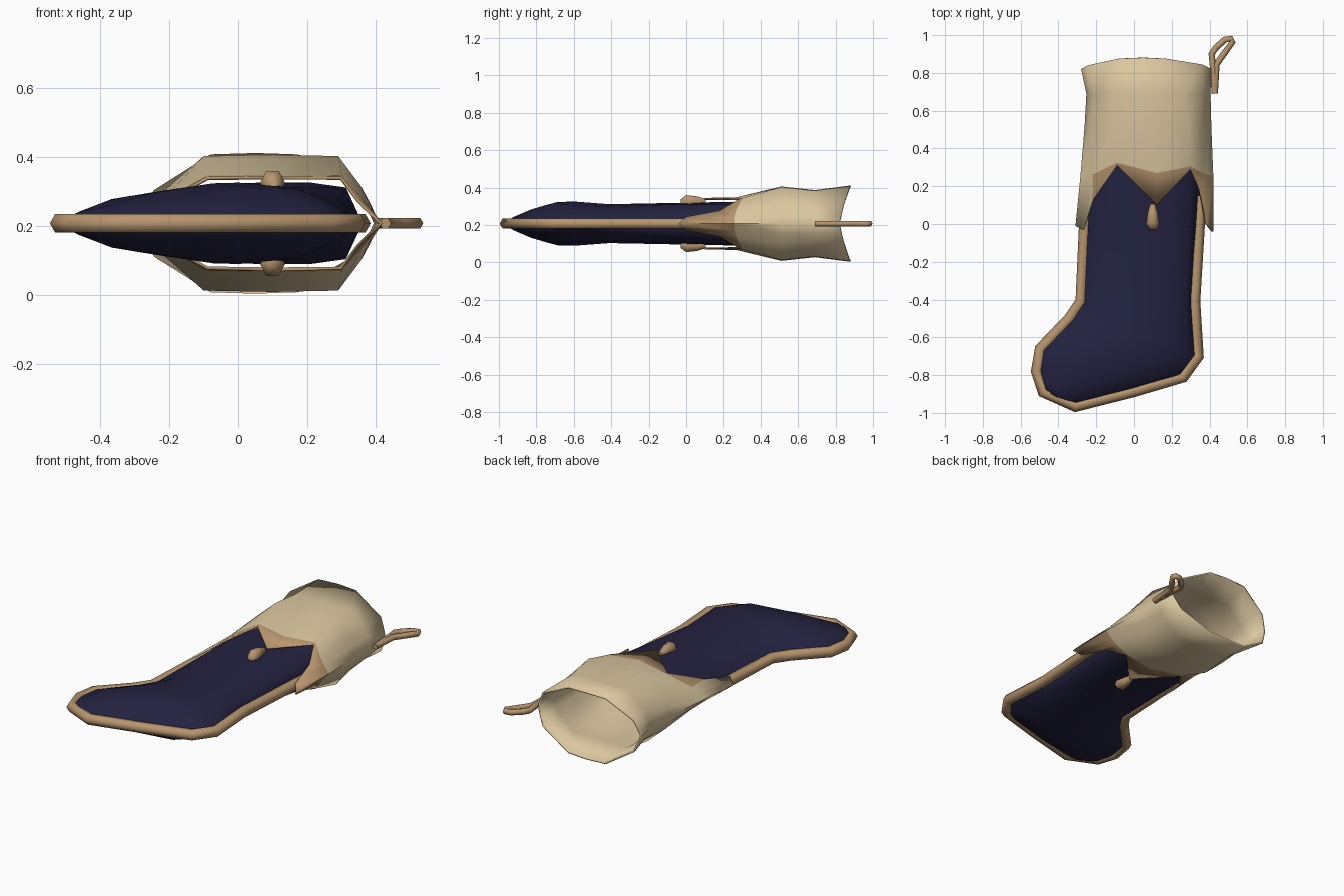
import bpy, bmesh, math

if "Cube" in bpy.data.objects:
    bpy.data.objects.remove(bpy.data.objects["Cube"])

ZC = 0.207  # height of the flat seam plane


def material(name, rgb):
    m = bpy.data.materials.new(name)
    m.diffuse_color = (*rgb, 1)
    m.use_nodes = True
    m.node_tree.nodes["Principled BSDF"].inputs["Base Color"].default_value = m.diffuse_color
    return m


CREAM = material("cream", (0.71, 0.57, 0.35))
TAN = material("tan", (0.47, 0.30, 0.155))
NAVY = material("navy", (0.017, 0.016, 0.052))


def smooth(me, angle):
    me.polygons.foreach_set("use_smooth", [True] * len(me.polygons))
    me.set_sharp_from_angle(angle=math.radians(angle))


def loft(name, rings, mats, rule=None, caps=(False, False), angle=45):
    """Skin a list of equal rings; rule(row, column) gives the material."""
    bm = bmesh.new()
    vs = [[bm.verts.new(p) for p in r] for r in rings]
    n = len(rings[0])
    for j in range(len(rings) - 1):
        for i in range(n):
            k = (i + 1) % n
            f = bm.faces.new((vs[j][i], vs[j][k], vs[j + 1][k], vs[j + 1][i]))
            f.material_index = rule(j, i) if rule else 0
    if caps[0]:
        bm.faces.new(vs[0][::-1])
    if caps[1]:
        bm.faces.new(vs[-1]).material_index = len(mats) - 1
    if any(caps):
        bmesh.ops.recalc_face_normals(bm, faces=bm.faces)
    me = bpy.data.meshes.new(name)
    bm.to_mesh(me)
    bm.free()
    for m in mats:
        me.materials.append(m)
    smooth(me, angle)
    ob = bpy.data.objects.new(name, me)
    bpy.context.collection.objects.link(ob)
    return ob


def mirrored(top):
    """Close an upper half section (left to right) with its mirror below."""
    return ([(x, y, ZC + z) for x, y, z in top]
            + [(x, y, ZC - z) for x, y, z in top[-2:0:-1]])


def tube(name, pts, radius, mat):
    cu = bpy.data.curves.new(name + "_path", "CURVE")
    cu.dimensions = "3D"
    cu.bevel_depth = radius
    cu.bevel_resolution = 1
    cu.use_fill_caps = True
    sp = cu.splines.new("POLY")
    sp.points.add(len(pts) - 1)
    for p, (x, y) in zip(sp.points, pts):
        p.co = (x, y, ZC, 1)
    tmp = bpy.data.objects.new(name + "_tmp", cu)
    bpy.context.collection.objects.link(tmp)
    bpy.context.view_layer.update()
    me = bpy.data.meshes.new_from_object(
        tmp.evaluated_get(bpy.context.evaluated_depsgraph_get()))
    bpy.data.objects.remove(tmp)
    me.name = name
    me.materials.clear()
    me.materials.append(mat)
    smooth(me, 65)
    ob = bpy.data.objects.new(name, me)
    bpy.context.collection.objects.link(ob)


# Padded sock body: sections fan from the toe round the ankle up the leg.
# Each has left point, right point, half thickness and boxiness.
stations = [((-0.485, -0.895), (-0.42, -0.925), 0.02, 0),
            ((-0.515, -0.78), (-0.31, -0.967), 0.042, 0),
            ((-0.495, -0.66), (0.0, -0.885), 0.088, 0),
            ((-0.40, -0.56), (0.255, -0.81), 0.116, 0),
            ((-0.335, -0.49), (0.34, -0.70), 0.118, 0),
            ((-0.28, -0.41), (0.32, -0.41), 0.104, 0.1),
            ((-0.26, 0.0), (0.345, 0.0), 0.112, 0.5),
            ((-0.24, 0.33), (0.36, 0.33), 0.118, 1)]
puff = [(0, 0, 0), (0.06, 0.3, 0.5), (0.26, 0.8, 0.95), (0.5, 1, 1),
        (0.75, 0.86, 1), (0.92, 0.42, 0.88), (1, 0, 0)]
rings = [mirrored([(a[0] + (b[0] - a[0]) * t, a[1] + (b[1] - a[1]) * t,
                    h * (soft + (boxy - soft) * k)) for t, soft, boxy in puff])
         for a, b, h, k in stations]
loft("sock_body", rings, [NAVY, CREAM], caps=(True, True), angle=80)

# Piping round the seam
tube("seam_piping", [(-0.255, 0.1), (-0.26, 0.0), (-0.28, -0.41), (-0.34, -0.50),
                     (-0.495, -0.66), (-0.515, -0.78), (-0.48, -0.89),
                     (-0.31, -0.965), (0.0, -0.885), (0.26, -0.81),
                     (0.34, -0.70), (0.32, -0.41), (0.345, 0.0), (0.355, 0.15)],
     0.031, TAN)

# Cuff: wide sleeve with a zigzag hem and an open mouth
height = [0, 0.25, 0.48, 1, 1.02, 1, 0.52, 0.27, 0]
hem_x = [-0.31, -0.27, -0.22, -0.09, 0.12, 0.30, 0.35, 0.385, 0.42]
hem_y = [-0.01, -0.03, 0.13, 0.31, 0.10, 0.29, 0.18, 0.0, -0.04]
band_x = [-0.285, -0.255, -0.22, -0.09, 0.12, 0.30, 0.36, 0.39, 0.42]
band_y = [0.24, 0.25, 0.26, 0.325, 0.27, 0.305, 0.27, 0.26, 0.26]
mouth_y = [0.82, 0.83, 0.84, 0.875, 0.88, 0.875, 0.845, 0.832, 0.82]
rows = [(hem_x, hem_y, 0.135),
        (band_x, band_y, 0.138),
        ([-0.262, -0.24, -0.215, -0.10, 0.10, 0.29, 0.36, 0.386, 0.41],
         [0.51] * 9, 0.195),
        ([-0.252, -0.232, -0.21, -0.10, 0.08, 0.27, 0.36, 0.384, 0.405],
         [0.69] * 9, 0.176),
        ([-0.28, -0.263, -0.245, -0.08, 0.05, 0.17, 0.36, 0.387, 0.41],
         mouth_y, 0.2)]
rings = [mirrored([(x, y, h * f) for x, y, f in zip(xs, ys, height)])
         for xs, ys, h in rows]
cuff = loft("cuff", rings, [CREAM, TAN],
            lambda j, i: int(j == 0 and i not in (0, 1, 14, 15)), angle=60)
wall = cuff.modifiers.new("wall", "SOLIDIFY")
wall.thickness = 0.01
wall.offset = -1

# Small drop-shaped bells at the hem point, front and back
for side, name in ((1, "bell_front"), (-1, "bell_back")):
    rings = [[(0.1 + r * math.cos(math.radians(60 * k)), y,
               ZC + side * c + r * 1.1 * math.sin(math.radians(60 * k)))
              for k in range(6)]
             for y, r, c in ((0.105, 0.014, 0.118), (0.06, 0.027, 0.12),
                             (0.0, 0.036, 0.118), (-0.03, 0.018, 0.112))]
    loft(name, rings, [TAN], caps=(True, True), angle=60)

# Hanging loop at the mouth corner
tube("hanging_loop", [(0.428, 0.69), (0.42, 0.82), (0.411, 0.90), (0.435, 0.935),
                      (0.48, 0.975), (0.512, 0.982), (0.521, 0.962),
                      (0.475, 0.90), (0.437, 0.845), (0.428, 0.70)], 0.017, TAN)
